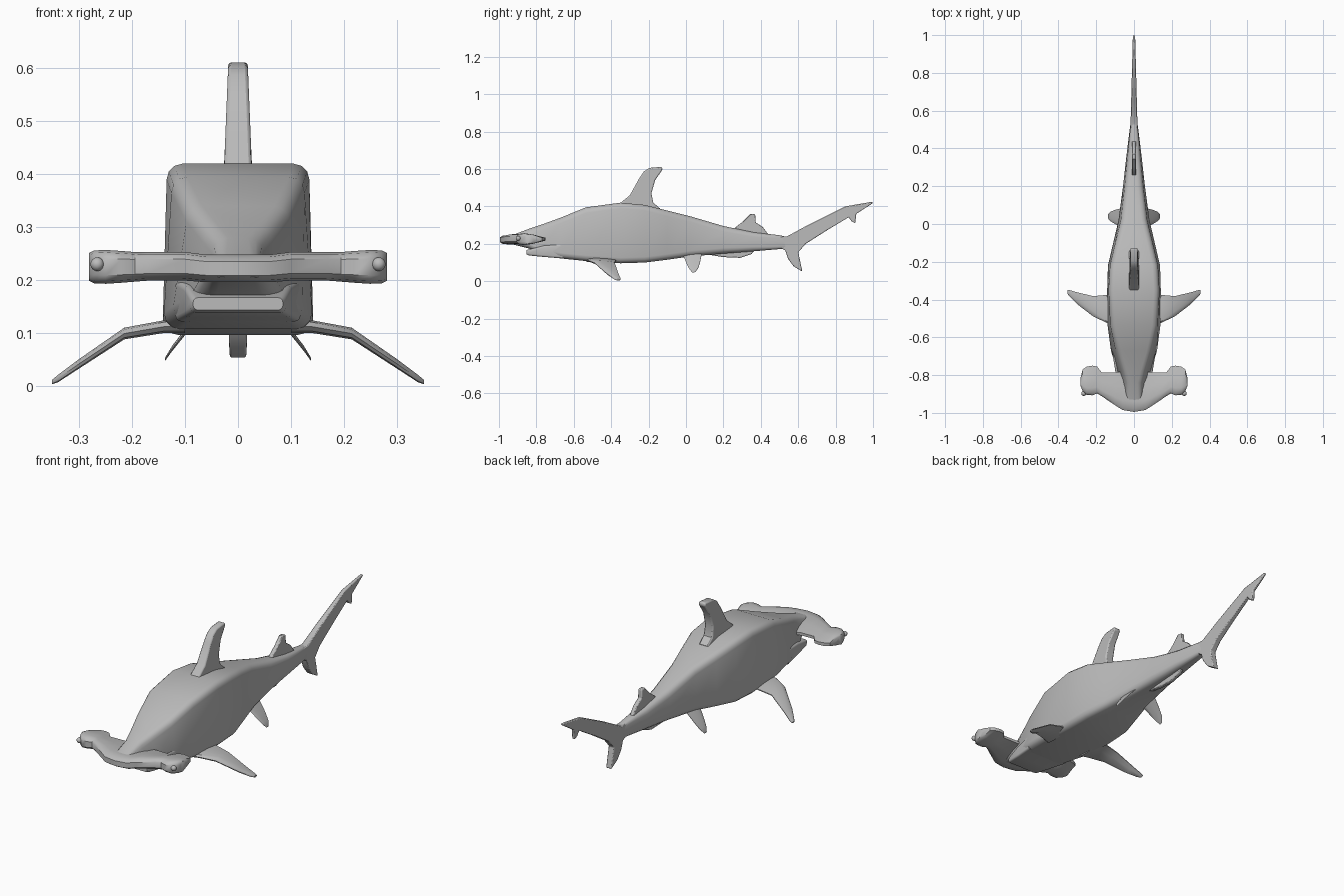
import bpy, bmesh, math

skin = bpy.data.materials.new("grey skin")
skin.diffuse_color = (0.5, 0.5, 0.5, 1)


def finish(name, bm, angle=35, bevel=0):
    bmesh.ops.recalc_face_normals(bm, faces=bm.faces[:])
    me = bpy.data.meshes.new(name)
    bm.to_mesh(me)
    bm.free()
    ob = bpy.data.objects.new(name, me)
    bpy.context.collection.objects.link(ob)
    me.materials.append(skin)
    bpy.context.view_layer.objects.active = ob
    ob.select_set(True)
    if bevel:
        mod = ob.modifiers.new("soft edge", 'BEVEL')
        mod.width, mod.segments, mod.limit_method = bevel, 2, 'ANGLE'
        mod.angle_limit = math.radians(50)
    bpy.ops.object.shade_smooth_by_angle(angle=math.radians(angle))
    ob.select_set(False)
    return ob


def loft(name, rings, angle=35):
    """Skin a list of equal-length point rings and cap both ends."""
    bm = bmesh.new()
    vs = [[bm.verts.new(p) for p in r] for r in rings]
    n = len(vs[0])
    for a, b in zip(vs, vs[1:]):
        for i in range(n):
            j = (i + 1) % n
            bm.faces.new((a[i], a[j], b[j], b[i]))
    bm.faces.new(vs[0])
    bm.faces.new(vs[-1])
    return finish(name, bm, angle)


def box_ring(y, hw, z0, z1, top=1.0, r=0.03):
    """Rounded rectangle across the body; top scales the width of the upper edge."""
    r = min(r, hw * 0.6, (z1 - z0) * 0.4)
    pts = []
    for cx, cz, a0 in ((1, 1, 0), (-1, 1, 90), (-1, 0, 180), (1, 0, 270)):
        w = hw * (top if cz else 1)
        for k in range(4):
            a = math.radians(a0 + 30 * k)
            pts.append((cx * (w - r) + r * math.cos(a), y,
                        (z1 - r if cz else z0 + r) + r * math.sin(a)))
    return pts


def plate(name, outline, thick, bevel=0.006):
    """Upright fin from a (y, z) outline; thick(y, z) gives the half thickness."""
    bm = bmesh.new()
    l, r = ([bm.verts.new((s * thick(y, z), y, z)) for y, z in outline] for s in (-1, 1))
    bm.faces.new(l)
    bm.faces.new(r[::-1])
    for i in range(len(l)):
        j = (i + 1) % len(l)
        bm.faces.new((l[i], l[j], r[j], r[i]))
    return finish(name, bm, 35, bevel)


def side_fins(name, stations):
    """Paired fins lofted outward from (x, z, y_front, y_back, half_thickness)."""
    prof = ((0, 0), (0.06, 0.7), (0.25, 1), (0.65, 0.8), (1, 0.2),
            (1, -0.2), (0.65, -0.8), (0.25, -1), (0.06, -0.7))
    for s, side in ((-1, "right"), (1, "left")):
        loft(f"{side}_{name}", [[(s * x, yf + u * (yb - yf), z + t * h) for u, t in prof]
                                for x, z, yf, yb, h in stations])


# Body: y, half width, bottom, top, upper width factor
loft("body", [box_ring(*s) for s in (
    (-0.985, 0.045, 0.205, 0.232, 0.9),
    (-0.92, 0.055, 0.195, 0.25, 0.8),
    (-0.84, 0.070, 0.175, 0.28, 0.7),
    (-0.78, 0.090, 0.140, 0.300, 0.72),
    (-0.67, 0.122, 0.122, 0.340, 0.8),
    (-0.535, 0.140, 0.108, 0.395, 0.9),
    (-0.35, 0.142, 0.096, 0.420, 0.95),
    (-0.22, 0.138, 0.100, 0.408, 0.92),
    (-0.10, 0.110, 0.115, 0.378, 0.9),
    (0.02, 0.082, 0.132, 0.348, 0.85),
    (0.20, 0.058, 0.148, 0.295, 0.85),
    (0.36, 0.040, 0.160, 0.262, 0.85),
    (0.50, 0.023, 0.172, 0.246, 0.9),
    (0.56, 0.014, 0.178, 0.232, 0.9))], 40)

# Lower jaw
loft("lower_jaw", [box_ring(*s, r=0.01) for s in (
    (-0.852, 0.085, 0.143, 0.167),
    (-0.84, 0.09, 0.138, 0.170),
    (-0.76, 0.102, 0.130, 0.19),
    (-0.66, 0.118, 0.122, 0.20))])

# Hammer head: x, front y, back y, centre z, half thickness
half = ((0.0, -0.995, -0.78, 0.222, 0.026), (0.06, -0.985, -0.78, 0.222, 0.026),
        (0.10, -0.96, -0.785, 0.226, 0.027), (0.17, -0.912, -0.787, 0.226, 0.027),
        (0.195, -0.897, -0.755, 0.225, 0.028), (0.22, -0.907, -0.75, 0.225, 0.030),
        (0.25, -0.905, -0.755, 0.225, 0.032), (0.272, -0.885, -0.77, 0.225, 0.031),
        (0.282, -0.86, -0.81, 0.225, 0.026))
prof = ((0, 0.5), (0.07, 0.85), (0.25, 1), (0.6, 0.75), (1, 0.25),
        (1, -0.25), (0.6, -0.75), (0.25, -1), (0.07, -0.85), (0, -0.5))
full = [(-s[0],) + s[1:] for s in half[:0:-1]] + list(half)
loft("hammer_head", [[(x, yf + u * (yb - yf), zc + t * h) for u, t in prof]
                     for x, yf, yb, zc, h in full], 40)

# Eyes
for s, side in ((-1, "right"), (1, "left")):
    bm = bmesh.new()
    bmesh.ops.create_uvsphere(bm, u_segments=12, v_segments=8, radius=0.013)
    bmesh.ops.translate(bm, verts=bm.verts[:], vec=(s * 0.266, -0.897, 0.23))
    finish(f"{side}_eye", bm)

# Upright fins
plate("dorsal_fin", ((-0.37, 0.39), (-0.355, 0.415), (-0.30, 0.46), (-0.25, 0.55),
                     (-0.225, 0.587), (-0.195, 0.606), (-0.13, 0.612), (-0.125, 0.598),
                     (-0.165, 0.54), (-0.185, 0.47), (-0.175, 0.42), (-0.14, 0.39), (-0.14, 0.36)),
      lambda y, z: 0.026 - 0.04 * max(0, z - 0.42))
plate("second_dorsal_fin", ((0.25, 0.26), (0.26, 0.285), (0.305, 0.32), (0.345, 0.36),
                            (0.37, 0.358), (0.372, 0.315), (0.41, 0.29), (0.44, 0.25)),
      lambda y, z: 0.011, 0.004)
plate("anal_fin", ((0.10, 0.16), (0.12, 0.142), (0.20, 0.129), (0.29, 0.125),
                   (0.35, 0.145), (0.37, 0.17), (0.30, 0.20)), lambda y, z: 0.010, 0.004)
plate("tail_fin", ((0.50, 0.24), (0.54, 0.24), (0.65, 0.30), (0.85, 0.40), (0.995, 0.425),
                   (1.0, 0.418), (0.91, 0.36), (0.905, 0.31), (0.885, 0.32), (0.87, 0.342),
                   (0.75, 0.27), (0.64, 0.20), (0.60, 0.155), (0.612, 0.10), (0.622, 0.052),
                   (0.575, 0.08), (0.545, 0.12), (0.53, 0.165), (0.50, 0.18)),
      lambda y, z: 0.019 - 0.026 * (y - 0.5), 0.004)

# Paired fins
side_fins("pectoral_fin", ((0.10, 0.112, -0.54, -0.37, 0.012), (0.14, 0.112, -0.525, -0.375, 0.012),
                           (0.215, 0.099, -0.49, -0.382, 0.011), (0.30, 0.042, -0.425, -0.362, 0.009),
                           (0.34, 0.014, -0.385, -0.35, 0.007), (0.352, 0.007, -0.37, -0.35, 0.004)))
side_fins("pelvic_fin", ((0.06, 0.150, -0.02, 0.085, 0.007), (0.10, 0.102, 0.0, 0.075, 0.006),
                         (0.125, 0.07, 0.015, 0.065, 0.005), (0.138, 0.05, 0.03, 0.05, 0.003)))
